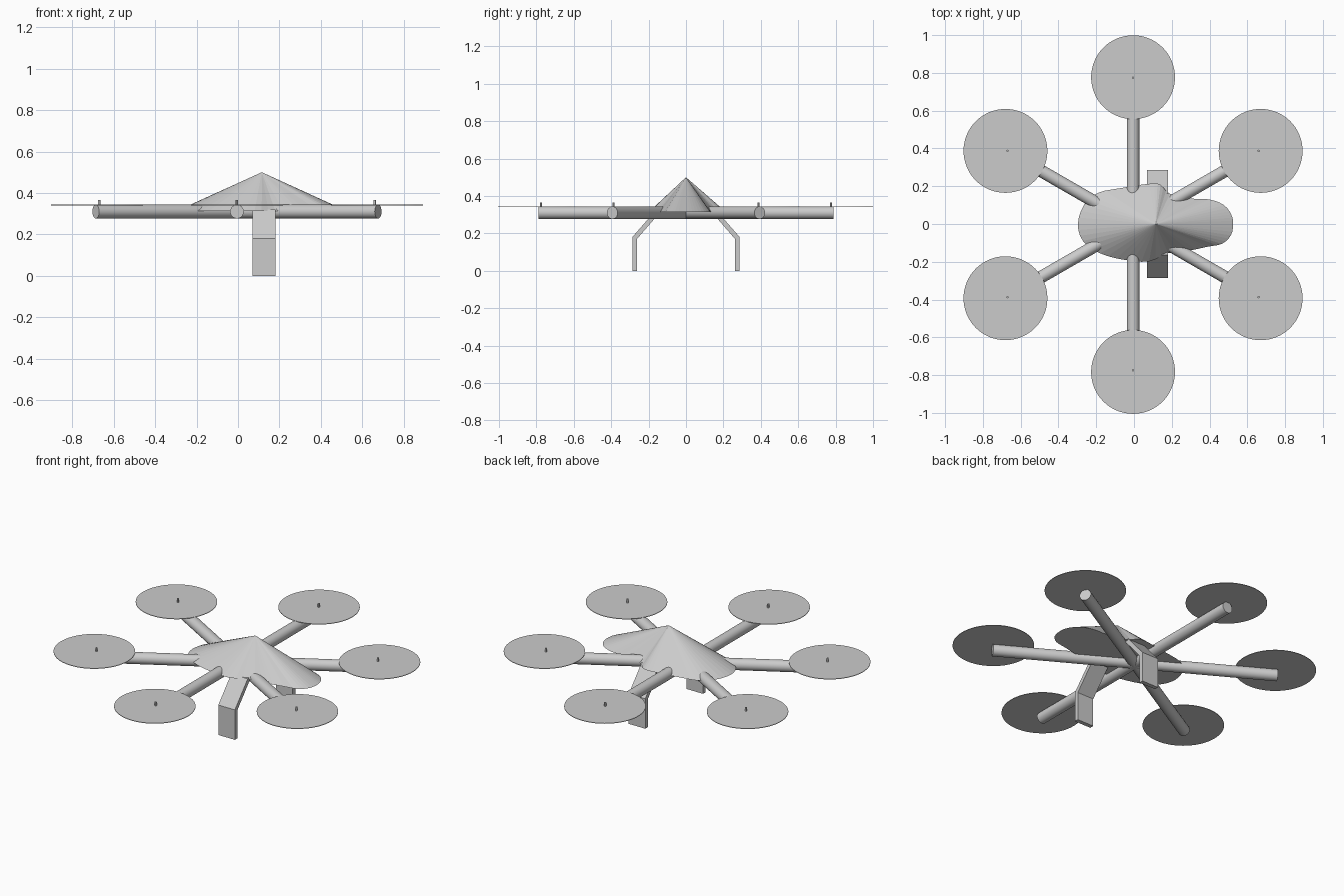
import bpy, bmesh
from math import cos, sin, radians, pi
from mathutils import Vector, Matrix

if "Cube" in bpy.data.objects:
    bpy.data.objects.remove(bpy.data.objects["Cube"], do_unlink=True)

GREY = (0.6, 0.6, 0.6, 1)
mat = bpy.data.materials.new("plain grey")
mat.use_nodes = True
mat.diffuse_color = GREY
mat.node_tree.nodes["Principled BSDF"].inputs["Base Color"].default_value = GREY

CX = -0.005     # hub position along x
ARM_Z = 0.31
BASE_Z = 0.313


def finish(name, bm, smooth=False):
    bmesh.ops.recalc_face_normals(bm, faces=bm.faces)
    mesh = bpy.data.meshes.new(name)
    bm.to_mesh(mesh)
    bm.free()
    mesh.materials.append(mat)
    ob = bpy.data.objects.new(name, mesh)
    bpy.context.scene.collection.objects.link(ob)
    if smooth:
        bpy.ops.object.select_all(action='DESELECT')
        ob.select_set(True)
        bpy.context.view_layer.objects.active = ob
        bpy.ops.object.shade_smooth_by_angle(angle=radians(30))
    return ob


def cylinder(name, radius, depth, matrix, sides=32):
    bm = bmesh.new()
    bmesh.ops.create_cone(bm, cap_ends=True, segments=sides, radius1=radius,
                          radius2=radius, depth=depth, matrix=matrix)
    return finish(name, bm, True)


# Canopy: fan from the apex down to a smooth waisted outline
outline = [(0.525, 0), (0.515, 0.05), (0.476, 0.1), (0.4, 0.13), (0.296, 0.135),
           (0.19, 0.16), (0.14, 0.208), (0.08, 0.213), (-0.07, 0.19), (-0.19, 0.165),
           (-0.265, 0.1), (-0.297, 0), (-0.27, -0.09), (-0.18, -0.155),
           (-0.05, -0.19), (0.08, -0.198), (0.18, -0.155), (0.296, -0.14),
           (0.39, -0.12), (0.465, -0.105), (0.513, -0.06)]
pts = [Vector(p) for p in outline]
n = len(pts)
bm = bmesh.new()
apex = bm.verts.new((0.115, 0, 0.5))
rim = []
for i in range(n):
    a, b, c, d = (pts[(i + k) % n] for k in (-1, 0, 1, 2))
    for t in (0, 0.33, 0.67):
        p = 0.5 * (2 * b + (c - a) * t + (2 * a - 5 * b + 4 * c - d) * t * t
                   + (3 * b - a - 3 * c + d) * t ** 3)
        rim.append(bm.verts.new((p.x, p.y, BASE_Z)))
for i, v in enumerate(rim):
    bm.faces.new((apex, v, rim[(i + 1) % len(rim)]))
bm.faces.new(rim[::-1])
finish("canopy", bm)

# Arms: three round tubes crossing at the hub
for i, ang in enumerate((30, 90, 150)):
    m = (Matrix.Translation((CX, 0, ARM_Z)) @ Matrix.Rotation(radians(ang), 4, 'Z')
         @ Matrix.Rotation(pi / 2, 4, 'Y'))
    cylinder(f"arm_{i + 1}", 0.033, 1.575, m)

# Rotors: a thin disc on a small shaft at every arm end
for i in range(6):
    a = radians(30 + 60 * i)
    x, y = CX + 0.78 * cos(a), 0.78 * sin(a)
    cylinder(f"rotor_disc_{i + 1}", 0.222, 0.003,
             Matrix.Translation((x, y - 0.003, 0.342)), 64)
    x, y = CX + 0.768 * cos(a), 0.775 * sin(a)
    cylinder(f"rotor_shaft_{i + 1}", 0.006, 0.04,
             Matrix.Translation((x, y, 0.345)), 12)

# Legs: bent flat bars, mirrored front and back
profile = [(0.262, 0), (0.287, 0), (0.287, 0.18), (0.165, 0.32),
           (0.132, 0.32), (0.262, 0.17)]
for name, s in (("back_leg", 1), ("front_leg", -1)):
    bm = bmesh.new()
    face = bm.faces.new([bm.verts.new((0.07, s * y, z)) for y, z in profile])
    ext = bmesh.ops.extrude_face_region(bm, geom=[face])
    bmesh.ops.translate(bm, vec=(0.11, 0, 0),
                        verts=[g for g in ext["geom"] if isinstance(g, bmesh.types.BMVert)])
    finish(name, bm)
